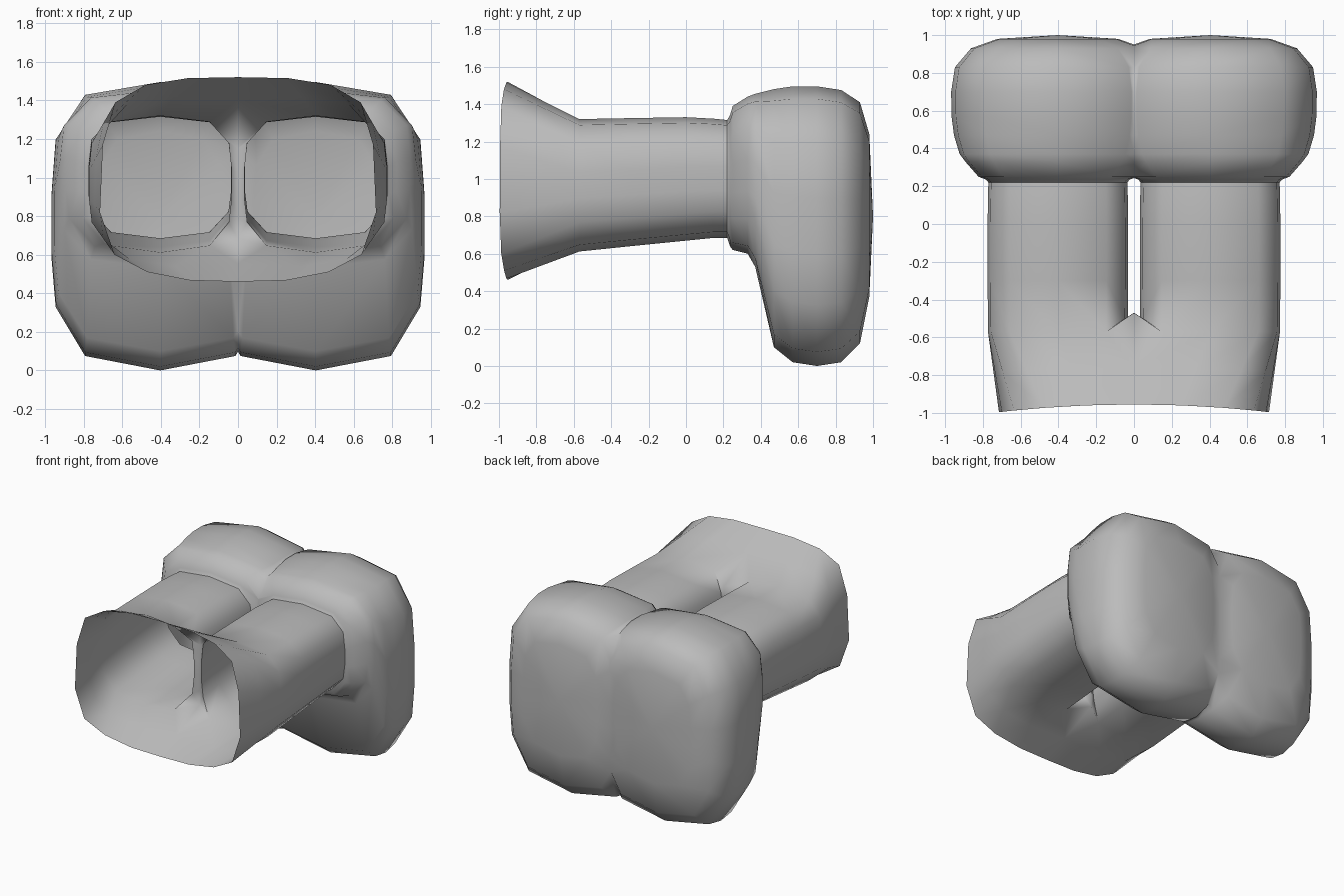
import bpy, bmesh
from mathutils import Vector

if "Cube" in bpy.data.objects:
    bpy.data.objects.remove(bpy.data.objects["Cube"])

grey = bpy.data.materials.new("plain_grey")
grey.use_nodes = True
grey.diffuse_color = (0.5, 0.5, 0.5, 1)
grey.node_tree.nodes["Principled BSDF"].inputs["Base Color"].default_value = (0.5, 0.5, 0.5, 1)

CENTRE = 0.403
# Rounded square section: outer half from top to bottom, then mirrored inner half
HALF = [(0, 1), (.69, .91), (.96, .6), (1, .2), (1, -.2), (.96, -.56), (.69, -.9), (0, -1)]
SECTION = HALF + [(-x, z) for x, z in HALF[-2:0:-1]]
N = len(SECTION)


def ring(bm, y, low, high, width):
    mid, half = (low + high) / 2, (high - low) / 2
    return [bm.verts.new((CENTRE + x * width, y, mid + z * half)) for x, z in SECTION]


def bridge(bm, a, b, closed=True):
    for i in range(len(a) if closed else len(a) - 1):
        j = (i + 1) % len(a)
        bm.faces.new((a[i], a[j], b[j], b[i]))


def finish(name, bm, angle):
    bmesh.ops.recalc_face_normals(bm, faces=bm.faces)
    mesh = bpy.data.meshes.new(name)
    bm.to_mesh(mesh)
    bm.free()
    mesh.materials.append(grey)
    obj = bpy.data.objects.new(name, mesh)
    bpy.context.collection.objects.link(obj)
    mirror = obj.modifiers.new("mirror", "MIRROR")
    mirror.use_clip = True
    bpy.ops.object.select_all(action="DESELECT")
    obj.select_set(True)
    bpy.context.view_layer.objects.active = obj
    bpy.ops.object.shade_smooth_by_angle(angle=angle)
    return obj


# Trousers: leg tube
bm = bmesh.new()
LEG = [(-.57, .612, 1.32, .37), (-.3, .64, 1.325, .372), (0, .67, 1.33, .372),
       (.15, .685, 1.322, .37), (.22, .685, 1.315, .368)]
legs = [ring(bm, *r) for r in LEG]
for a, b in zip(legs, legs[1:]):
    bridge(bm, a, b)
top = legs[0]
for v in top:
    if v.co.x < .1:
        v.co.y += .07

# Flared open waist, joined to the outer part of the leg
order = [N - 1] + list(range(9))
RIM = [(0, 1.52), (.26, 1.515), (.48, 1.48), (.635, 1.39), (.7, 1.17),
       (.715, .82), (.64, .6), (.47, .51), (.25, .467), (0, .46)]
rim = [bm.verts.new((x, -.955 - .08 * x * x, z)) for x, z in RIM]
outer = [top[i] for i in order]
middle = [bm.verts.new(r.co.lerp(o.co, .5)) for r, o in zip(rim, outer)]
for end in (middle[0], middle[-1]):
    end.co.x = 0
bridge(bm, rim, middle, False)
bridge(bm, middle, outer, False)

# Crotch web between the legs
inner = [top[i] for i in range(N - 1, 7, -1)]
web = [bm.verts.new((0, -.47, .965 + (v.co.z - .965) * .88)) for v in inner]
bridge(bm, inner, web, False)
bm.faces.new((middle[0], outer[0], web[0]))
bm.faces.new((middle[-1], outer[-1], web[-1]))
finish("trousers", bm, 1.2)

# Shoes: rounded foot hanging down, flat where the two meet
bm = bmesh.new()
SHOE = [(.22, .685, 1.315, .368), (.235, .64, 1.34, .38), (.25, .62, 1.39, .42),
        (.33, .6, 1.44, .49), (.37, .53, 1.455, .52), (.47, .1, 1.48, .55),
        (.57, .02, 1.495, .563), (.7, 0, 1.495, .565), (.83, .02, 1.475, .545),
        (.93, .12, 1.41, .46), (.98, .37, 1.24, .32)]
rings = [ring(bm, *r) for r in SHOE]
for a, b in zip(rings, rings[1:]):
    bridge(bm, a, b)
heel = bm.verts.new((CENTRE, 1, .8))
for i in range(N):
    bm.faces.new((rings[-1][i], rings[-1][(i + 1) % N], heel))
bmesh.ops.bisect_plane(bm, geom=bm.verts[:] + bm.edges[:] + bm.faces[:],
                       plane_co=Vector((0, 0, 0)), plane_no=Vector((1, 0, 0)), clear_inner=True)
finish("shoes", bm, .9)
